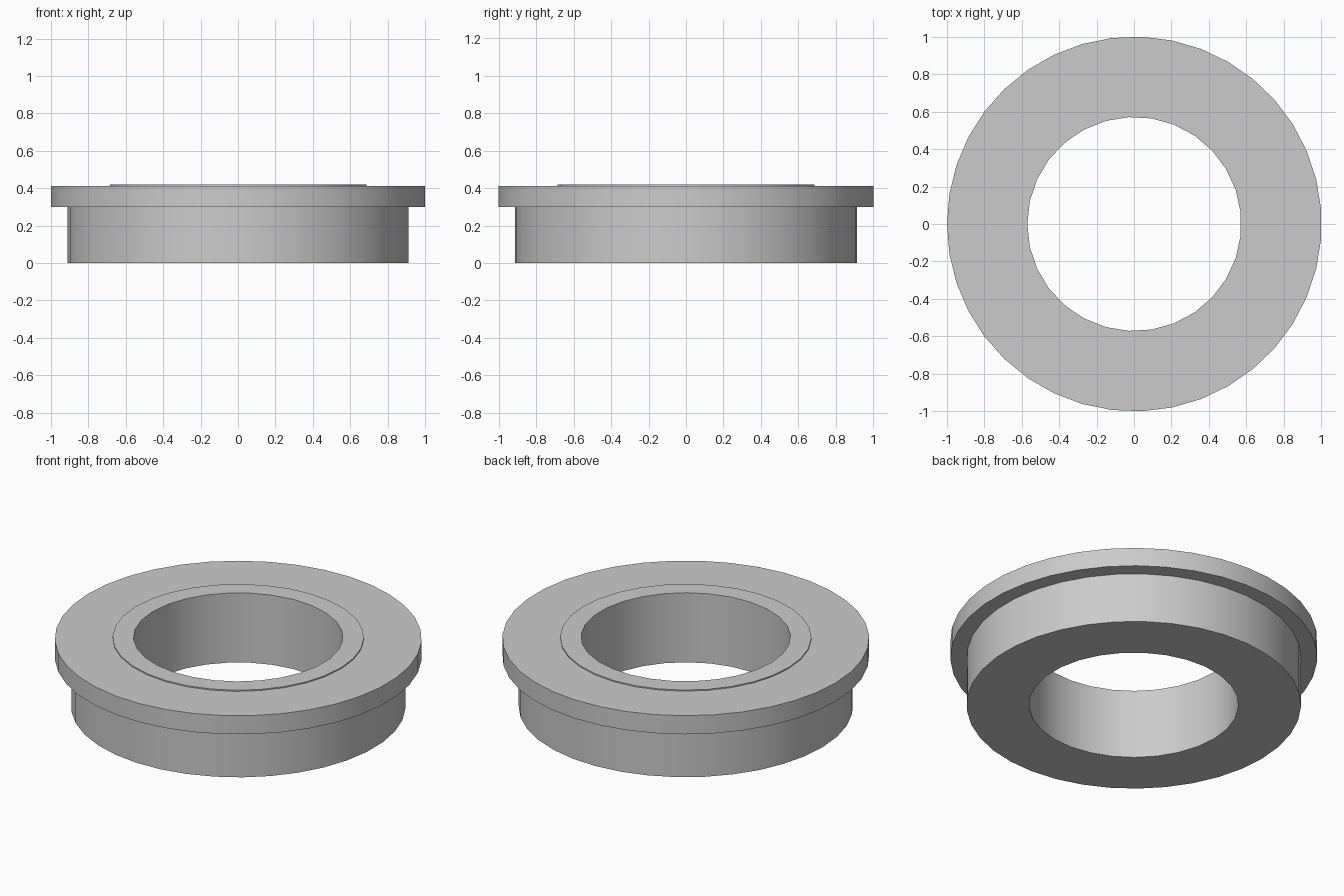
import bpy, bmesh
from math import pi, sin, cos, radians

cube = bpy.data.objects.get("Cube")
if cube:
    bpy.data.objects.remove(cube, do_unlink=True)

grey = bpy.data.materials.new("plain grey")
grey.use_nodes = True
colour = (0.60, 0.60, 0.60, 1)
grey.diffuse_color = colour
grey.node_tree.nodes["Principled BSDF"].inputs["Base Color"].default_value = colour

# Closed cross-section: sides, radius, height of each ring
BORE, BODY, FLANGE, LIP = (29, 0.572), (37, 0.913), (39, 1.0016), (32, 0.686)
section = [
    (*BORE, 0), (*BODY, 0),
    (*BODY, 0.30), (*FLANGE, 0.30),
    (*FLANGE, 0.412), (*LIP, 0.412),
    (*LIP, 0.419), (*BORE, 0.419),
]

bm = bmesh.new()


def ring(sides, radius, z):
    """A closed loop of edges, starting on the -x side."""
    angles = [pi + 2 * pi * i / sides for i in range(sides)]
    verts = [bm.verts.new((radius * cos(a) + 0.0016, radius * sin(a), z)) for a in angles]
    edges = [bm.edges.new((verts[i - 1], verts[i])) for i in range(sides)]
    return verts, edges


rings = [ring(*s) for s in section]
for i, (verts, edges) in enumerate(rings):
    next_verts, next_edges = rings[(i + 1) % len(rings)]
    if len(verts) == len(next_verts):
        # Upright wall
        for k in range(len(verts)):
            bm.faces.new((verts[k - 1], verts[k], next_verts[k], next_verts[k - 1]))
    else:
        # Flat annulus
        bmesh.ops.triangle_fill(bm, edges=edges + next_edges, use_beauty=True)
bmesh.ops.recalc_face_normals(bm, faces=bm.faces[:])

mesh = bpy.data.meshes.new("flanged_bushing")
bm.to_mesh(mesh)
bm.free()
mesh.materials.append(grey)
bushing = bpy.data.objects.new("flanged_bushing", mesh)
bpy.context.collection.objects.link(bushing)

# Round walls smooth, rims sharp
bpy.ops.object.select_all(action="DESELECT")
bushing.select_set(True)
bpy.context.view_layer.objects.active = bushing
bpy.ops.object.shade_smooth_by_angle(angle=radians(30))
